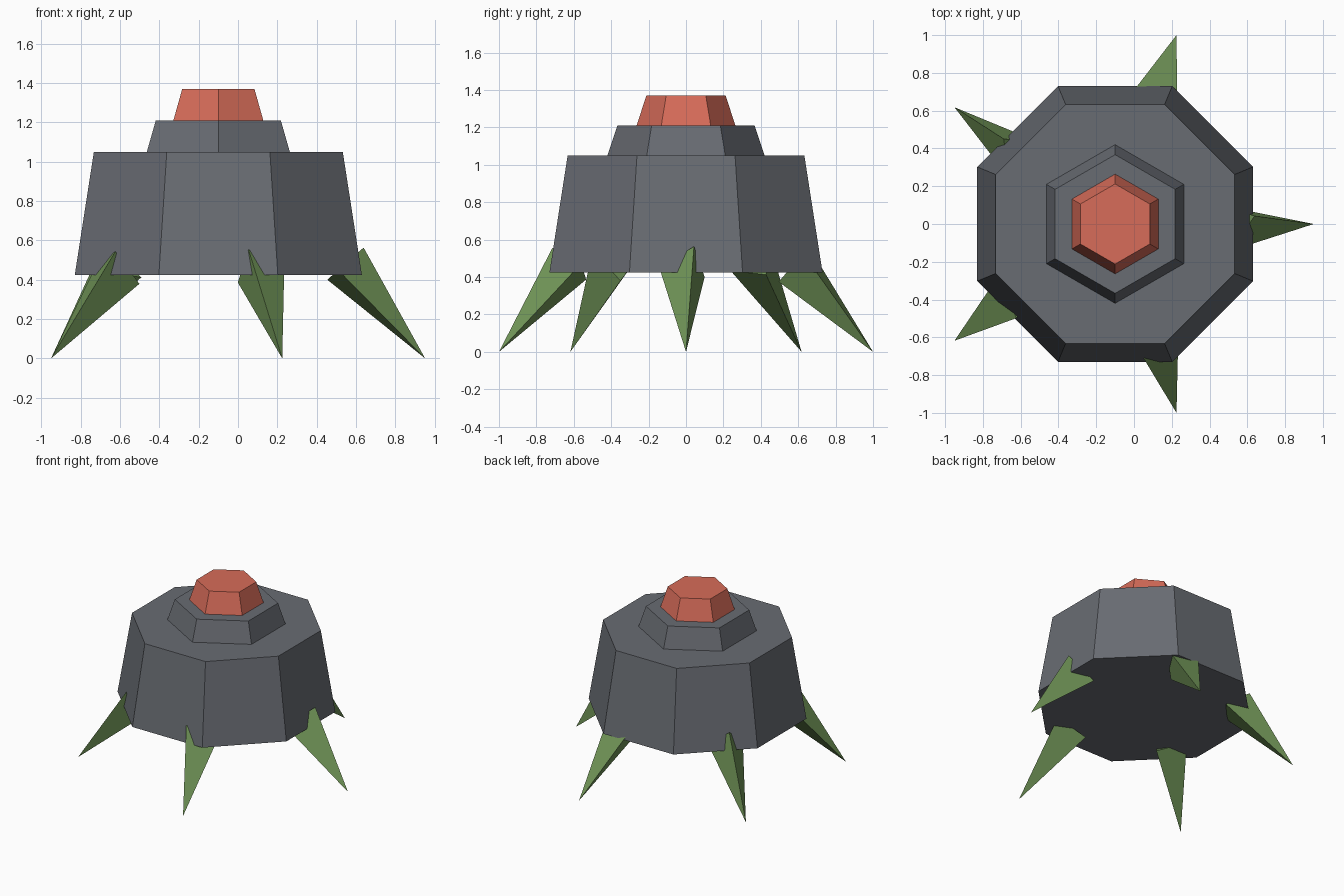
import bpy, bmesh, math
from mathutils import Vector, Matrix

if "Cube" in bpy.data.objects:
    bpy.data.objects.remove(bpy.data.objects["Cube"])

CX = -0.1  # the model's axis of symmetry


def material(name, rgb):
    m = bpy.data.materials.new(name)
    m.diffuse_color = (*rgb, 1)
    m.use_nodes = True
    m.node_tree.nodes["Principled BSDF"].inputs["Base Color"].default_value = m.diffuse_color
    return m


grey = material("slate grey", (0.14, 0.15, 0.17))
red = material("coral red", (0.68, 0.15, 0.10))
green = material("leaf green", (0.17, 0.31, 0.10))


def frustum(name, sides, r1, r2, height, matrix, mat, turn=0.0):
    """Flat-shaded cone or frustum with its base at the matrix origin."""
    bm = bmesh.new()
    place = matrix @ Matrix.Translation((0, 0, height / 2))

    def ring(r, z):
        return [bm.verts.new(matrix @ Vector((r * math.cos(a), r * math.sin(a), z)))
                for a in (turn + math.tau * i / sides for i in range(sides))]

    base = ring(r1, 0)
    bm.faces.new(base[::-1])
    if r2 > 0:
        top = ring(r2, height)
        bm.faces.new(top)
    else:
        top = [bm.verts.new(matrix @ Vector((0, 0, height)))] * sides
    for i in range(sides):
        j = (i + 1) % sides
        quad = [base[i], base[j], top[j], top[i]]
        bm.faces.new(quad if r2 > 0 else quad[:3])
    bmesh.ops.recalc_face_normals(bm, faces=bm.faces)
    mesh = bpy.data.meshes.new(name)
    bm.to_mesh(mesh)
    bm.free()
    mesh.materials.append(mat)
    ob = bpy.data.objects.new(name, mesh)
    bpy.context.collection.objects.link(ob)
    return ob


def at(z):
    return Matrix.Translation((CX, 0, z))


# Stacked body: octagonal hull, hexagonal collar, hexagonal button
frustum("body", 8, 0.79, 0.685, 0.625, at(0.425), grey, math.pi / 8)
frustum("collar", 6, 0.42, 0.367, 0.16, at(1.05), grey, math.pi / 6)
frustum("button", 6, 0.264, 0.212, 0.16, at(1.21), red, math.pi / 6)

# Five three-sided spike legs, splayed outwards with tips on the ground
for i in range(5):
    theta = math.tau * i / 5
    out = Vector((math.cos(theta), math.sin(theta), 0))
    centre = Vector((CX, 0, 0))
    tip = centre + out * 1.0515
    base = centre + out * 0.634 + Vector((0, 0, 0.471))
    axis = tip - base
    t = Vector((-out.y, out.x, 0))          # sideways
    n = axis.normalized()
    u = t.cross(n)                          # across the leg, in its splay plane
    if u.z < 0:
        u = -u
    v = n.cross(u)
    frame = Matrix((u, v, n)).transposed().to_4x4()
    sign = 1 if v.dot(t) > 0 else -1
    phase = math.radians(17) - theta        # each spike is rolled differently
    frustum(f"leg_{i + 1}", 3, 0.146, 0, axis.length,
            Matrix.Translation(base) @ frame, green, sign * phase)
